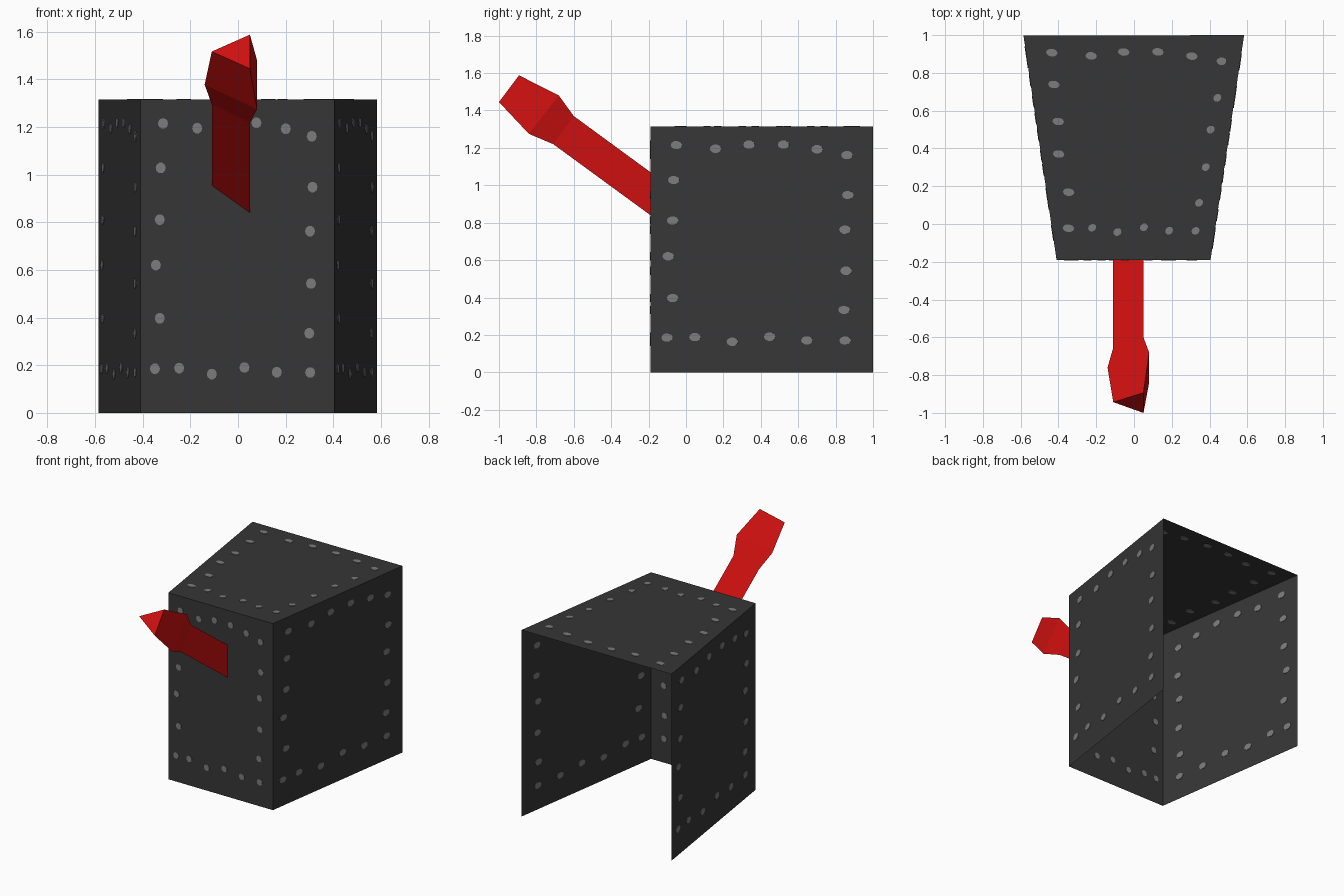
import bpy, bmesh, math
from mathutils import Vector as V

if "Cube" in bpy.data.objects:
    bpy.data.objects.remove(bpy.data.objects["Cube"])


def material(name, rgb):
    m = bpy.data.materials.new(name)
    m.diffuse_color = (*rgb, 1)
    m.use_nodes = True
    m.node_tree.nodes["Principled BSDF"].inputs["Base Color"].default_value = m.diffuse_color
    return m


DARK = material("dark_iron", (0.037, 0.037, 0.037))
GREY = material("rivet_grey", (0.2, 0.2, 0.2))
RED = material("red_paint", (0.62, 0.005, 0.005))


def finish(name, bm, mat):
    mesh = bpy.data.meshes.new(name)
    bm.to_mesh(mesh)
    bm.free()
    mesh.materials.append(mat)
    ob = bpy.data.objects.new(name, mesh)
    bpy.context.collection.objects.link(ob)
    return ob


# Box corners: f/b = front/back, l/r = left/right, 0/1 = bottom/top
H = 1.315
fl0, fr0 = V((-0.41, -0.19, 0)), V((0.405, -0.19, 0))
bl0, br0 = V((-0.585, 0.997, 0)), V((0.583, 1.0, 0))
up = V((0, 0, H))
fl1, fr1, bl1, br1 = fl0 + up, fr0 + up, bl0 + up, br0 + up

# Each panel as seen from outside: bottom left, bottom right, top right, top left
PANELS = {
    "front": (fl0, fr0, fr1, fl1),
    "right": (fr0, br0, br1, fr1),
    "left": (bl0, fl0, fl1, bl1),
    "top": (fl1, fr1, br1, bl1),
}

# Rivet centres as fractions of panel width and height
RIVETS = [
    (.117, .924), (.293, .909), (.443, .926), (.598, .926), (.749, .907), (.883, .883),
    (.887, .721), (.874, .580), (.879, .413), (.870, .254), (.875, .129),
    (.703, .130), (.536, .145), (.368, .124), (.200, .143), (.075, .141),
    (.100, .302), (.080, .472), (.100, .617), (.105, .782),
]


def on_panel(c, u, v):
    bl, br, tr, tl = c
    if v >= u:
        return bl + u * (tr - tl) + v * (tl - bl)
    return bl + u * (br - bl) + v * (tr - br)


for name, c in PANELS.items():
    # Thin sheet wall; back and bottom stay open
    bm = bmesh.new()
    bm.faces.new([bm.verts.new(p) for p in c])
    finish(name + "_panel", bm, DARK)

    # Flat rivets showing on both sides of the sheet
    n = (c[1] - c[0]).cross(c[3] - c[0]).normalized() * 0.003
    bm = bmesh.new()
    sides = 10
    for u, v in RIVETS:
        rim = []
        for i in range(sides):
            a = 2 * math.pi * i / sides
            rim.append(on_panel(c, u + 0.026 * math.cos(a), v + 0.0175 * math.sin(a)))
        outer = [bm.verts.new(p + n) for p in rim]
        inner = [bm.verts.new(p - n) for p in rim]
        bm.faces.new(outer)
        bm.faces.new(inner[::-1])
        for i in range(sides):
            j = (i + 1) % sides
            bm.faces.new((outer[i], inner[i], inner[j], outer[j]))
    finish(name + "_rivets", bm, GREY)

# Three-sided handle with a flared grip: rings of left, upper right, lower right
RINGS = [
    [(-0.11, -0.19, 0.955), (0.05, -0.19, 1.07), (0.05, -0.19, 0.84)],
    [(-0.11, -0.655, 1.295), (0.05, -0.60, 1.37), (0.05, -0.71, 1.22)],
    [(-0.14, -0.76, 1.378), (0.08, -0.68, 1.48), (0.08, -0.84, 1.275)],
    [(-0.11, -0.943, 1.517), (0.05, -0.893, 1.588), (0.05, -1.0, 1.445)],
]
bm = bmesh.new()
rings = [[bm.verts.new(p) for p in r] for r in RINGS]
for a, b in zip(rings, rings[1:]):
    for i in range(3):
        j = (i + 1) % 3
        bm.faces.new((a[i], a[j], b[j], b[i]))
bm.faces.new(rings[0])
bm.faces.new(rings[-1])
bmesh.ops.recalc_face_normals(bm, faces=bm.faces[:])
finish("handle", bm, RED)
